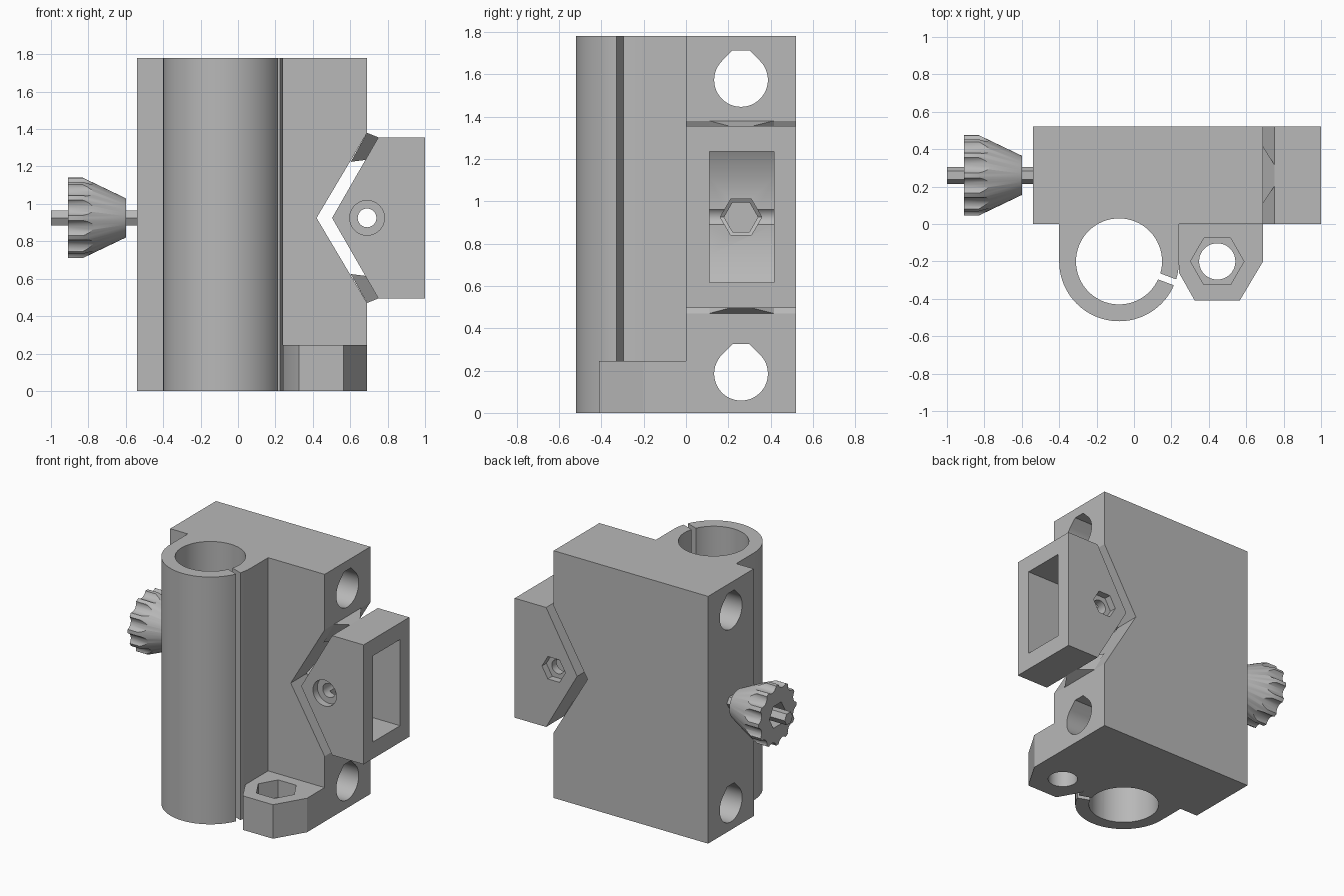
import bpy, bmesh
from math import cos, sin, pi, radians

if "Cube" in bpy.data.objects:
    bpy.data.objects.remove(bpy.data.objects["Cube"])

grey = bpy.data.materials.new("mid grey plastic")
grey.use_nodes = True
COLOUR = (0.48, 0.48, 0.48, 1)
grey.diffuse_color = COLOUR
grey.node_tree.nodes["Principled BSDF"].inputs["Base Color"].default_value = COLOUR

AXES = {"x": lambda a, b, h: (h, a, b),
        "y": lambda a, b, h: (a, h, b),
        "z": lambda a, b, h: (a, b, h)}


def loft(name, rings, axis):
    """Capped solid through (outline, position) rings along an axis."""
    bm = bmesh.new()
    loops = [[bm.verts.new(AXES[axis](a, b, h)) for a, b in pts] for pts, h in rings]
    for low, high in zip(loops, loops[1:]):
        for i in range(len(low)):
            j = (i + 1) % len(low)
            bm.faces.new((low[i], low[j], high[j], high[i]))
    bm.faces.new(loops[0])
    bm.faces.new(loops[-1])
    bmesh.ops.recalc_face_normals(bm, faces=bm.faces)
    mesh = bpy.data.meshes.new(name)
    bm.to_mesh(mesh)
    bm.free()
    mesh.materials.append(grey)
    obj = bpy.data.objects.new(name, mesh)
    bpy.context.collection.objects.link(obj)
    return obj


def prism(name, pts, lo, hi, axis):
    return loft(name, [(pts, lo), (pts, hi)], axis)


def arc(a, b, r, n, start=0, end=360):
    """Points on an arc; a full turn leaves out the repeated end point."""
    count = n if end - start == 360 else n + 1
    angles = [radians(start + (end - start) * i / n) for i in range(count)]
    return [(a + r * cos(t), b + r * sin(t)) for t in angles]


def cut(obj, *cutters):
    bpy.context.view_layer.objects.active = obj
    for cutter in cutters:
        cutter.hide_render = True
        mod = obj.modifiers.new("cut", "BOOLEAN")
        mod.operation, mod.solver, mod.object = "DIFFERENCE", "EXACT", cutter
        bpy.ops.object.modifier_apply(modifier=mod.name)
        bpy.data.objects.remove(cutter)


def smooth(obj, angle=30):
    bpy.ops.object.select_all(action="DESELECT")
    obj.select_set(True)
    bpy.context.view_layer.objects.active = obj
    bpy.ops.object.shade_smooth_by_angle(angle=radians(angle))


MID_Y, MID_Z = 0.26, 0.925      # axis shared by clamp screw, jaw and knob
TUBE = (-0.08, -0.2)            # centre of the vertical tube
TOP = 1.78

# Body: block with the tube grown out of its front
outline = ([(-0.54, 0.52), (-0.54, 0), (-0.4, 0)]
           + arc(*TUBE, 0.32, 40, 180, 360)
           + [(0.24, 0), (0.69, 0), (0.69, 0.52)])
body = prism("body", outline, 0, TOP, "z")

# Body cuts: bore, V notch, screw passage
cut(body,
    prism("bore", arc(*TUBE, 0.23, 64), -0.1, 1.9, "z"),
    prism("notch", [(0.42, MID_Z), (0.75, 1.481), (0.75, 0.369)], -0.1, 0.6, "y"),
    prism("screw_passage", arc(MID_Y, MID_Z, 0.08, 6), 0.2, 0.7, "x"))

# Narrow slit down the tube wall
ang = radians(-20.5)
slit = [(TUBE[0] + r * cos(ang) - w * sin(ang), TUBE[1] + r * sin(ang) + w * cos(ang))
        for r, w in ((0.2, -0.017), (0.35, -0.017), (0.35, 0.017), (0.2, 0.017))]
cut(body, prism("slit", slit, -0.1, 1.9, "z"))

# Teardrop through holes near top and bottom
for z in (1.573, 0.185):
    tear = arc(MID_Y, z, 0.127, 36, 135, 405)
    tear += [(MID_Y + 0.04, z + 0.14), (MID_Y - 0.04, z + 0.14)]
    cut(body, prism("teardrop", tear, -0.7, 0.8, "x"))
smooth(body)

# Mounting lug with nut pocket and bolt hole
lug = prism("mounting_lug", [(0.24, 0), (0.24, -0.26), (0.325, -0.41), (0.565, -0.41),
                             (0.69, -0.2), (0.69, 0)], 0, 0.245, "z")
cut(lug,
    prism("nut_pocket", arc(0.445, -0.2, 0.143, 6), 0.12, 0.3, "z"),
    prism("bolt_hole", arc(0.445, -0.2, 0.097, 40), -0.1, 0.2, "z"))
smooth(lug)

# Sliding jaw: pointed block with a deep window
jaw = prism("sliding_jaw", [(1, 0.495), (1, 1.355), (0.75, 1.355), (0.503, MID_Z),
                            (0.75, 0.495)], 0, 0.52, "y")
window = [(1.1, 0.615), (1.1, 1.235), (0.725, 1.235), (0.655, 1.11),
          (0.655, 0.745), (0.725, 0.615)]
cut(jaw,
    prism("window", window, 0.11, 0.415, "y"),
    prism("screw_slot", arc(MID_Y, MID_Z, 0.098, 6), 0.4, 0.7, "x"),
    prism("pin_hole", arc(0.69, MID_Z, 0.05, 32), -0.1, 0.6, "y"),
    prism("counterbore", arc(0.69, MID_Z, 0.093, 40), -0.1, 0.05, "y"),
    prism("pin_nut_pocket", arc(0.69, MID_Z, 0.093, 6), 0.47, 0.6, "y"))
smooth(jaw)

# Tapered guide keys joining jaw and notch, mirrored about the screw axis
for name, side in (("upper_key", 1), ("lower_key", -1)):
    quad = [(0.603, 0.3), (0.69, 0.455), (0.752, 0.43), (0.682, 0.31)]
    quad = [(x, MID_Z + side * dz) for x, dz in quad]
    key = prism(name, quad, 0.11, 0.415, "y")
    for v in key.data.vertices:
        if abs(v.co.x - 0.752) < 0.001 or abs(v.co.x - 0.682) < 0.001:
            v.co.y = MID_Y + (0.055 if v.co.y > MID_Y else -0.055)

# Fluted knob with hex socket
knob = loft("knob", [(arc(MID_Y, MID_Z, r, 72), x)
                     for x, r in ((-0.91, 0.215), (-0.83, 0.215), (-0.6, 0.105))], "x")
for y, z in arc(MID_Y, MID_Z, 0.237, 12, 15, 375):
    cut(knob, prism("flute", arc(y, z, 0.05, 20), -1, -0.5, "x"))
cut(knob, prism("socket", arc(MID_Y, MID_Z, 0.09, 6), -1, -0.82, "x"))
smooth(knob)

# Hex screw running from the knob into the body
prism("clamp_screw", arc(MID_Y, MID_Z, 0.046, 6), -1, -0.5, "x")
